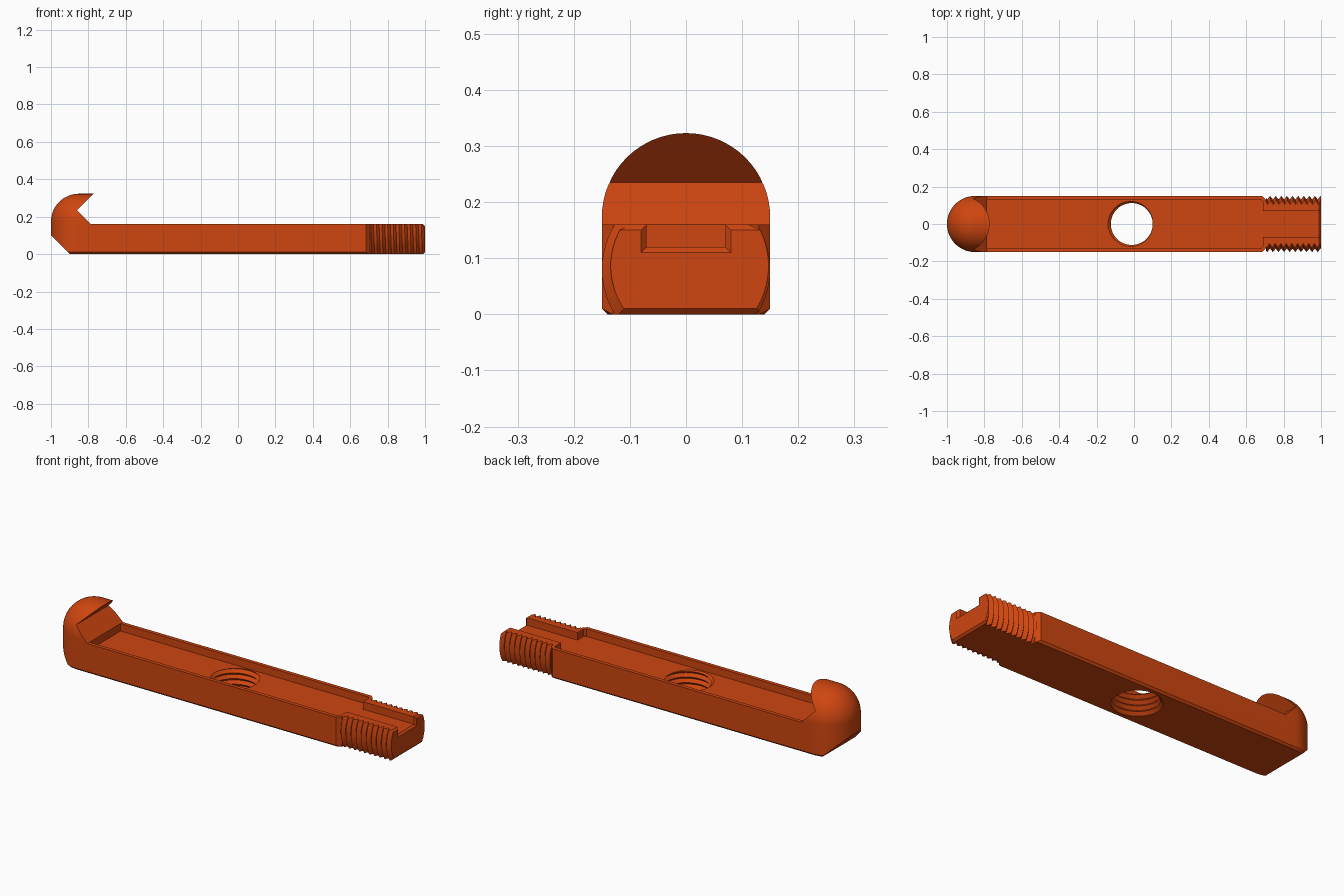
import bpy, bmesh, math
from mathutils import Vector, Matrix

if "Cube" in bpy.data.objects:
    bpy.data.objects.remove(bpy.data.objects["Cube"])

orange = bpy.data.materials.new("burnt orange")
color = (0.62, 0.06, 0.005, 1)
orange.use_nodes = True
orange.diffuse_color = color
orange.node_tree.nodes["Principled BSDF"].inputs["Base Color"].default_value = color

HALF, TOP, FLOOR = 0.15, 0.16, 0.12
HOOK_X, DOME_Z = -0.85, 0.173
SHOULDER = 0.705
PITCH = 0.03


def finish(bm, name):
    bmesh.ops.recalc_face_normals(bm, faces=bm.faces)
    mesh = bpy.data.meshes.new(name)
    bm.to_mesh(mesh)
    bm.free()
    mesh.materials.append(orange)
    obj = bpy.data.objects.new(name, mesh)
    bpy.context.collection.objects.link(obj)
    return obj


def slice_off(bm, point, normal):
    """Remove everything on the normal's side of a plane and cap the cut."""
    cut = bmesh.ops.bisect_plane(bm, geom=bm.verts[:] + bm.edges[:] + bm.faces[:],
                                 plane_co=point, plane_no=normal, clear_outer=True)
    edges = [e for e in cut["geom_cut"] if isinstance(e, bmesh.types.BMEdge)]
    bmesh.ops.holes_fill(bm, edges=[e for e in edges if e.is_boundary])


def prism(name, outline, low, high, matrix=Matrix()):
    bm = bmesh.new()
    face = bm.faces.new([bm.verts.new((a, b, low)) for a, b in outline])
    new = bmesh.ops.extrude_face_region(bm, geom=[face])["geom"]
    bmesh.ops.translate(bm, vec=(0, 0, high - low),
                        verts=[v for v in new if isinstance(v, bmesh.types.BMVert)])
    bmesh.ops.transform(bm, matrix=matrix, verts=bm.verts)
    return finish(bm, name)


def hull(name, points):
    bm = bmesh.new()
    for p in points:
        bm.verts.new(p)
    bmesh.ops.remove_doubles(bm, verts=bm.verts, dist=1e-5)
    out = bmesh.ops.convex_hull(bm, input=bm.verts)
    bmesh.ops.delete(bm, geom=list({g for g in out["geom_interior"]
                                    if isinstance(g, bmesh.types.BMVert)}), context="VERTS")
    return bm


def screw(length, root, crest, sides=64):
    """Helical V thread along z, overlong at both ends."""
    bm = bmesh.new()
    count = 2 * int(length / PITCH + 3)
    rows = []
    for k in range(-4, count):
        r = crest if k % 2 else root
        row = []
        for s in range(sides + 1):
            a = 2 * math.pi * s / sides
            row.append(bm.verts.new((r * math.cos(a), r * math.sin(a),
                                     k * PITCH / 2 + PITCH * s / sides)))
        rows.append(row)
    for low, high in zip(rows, rows[1:]):
        for s in range(sides):
            bm.faces.new((low[s], low[s + 1], high[s + 1], high[s]))
    bmesh.ops.remove_doubles(bm, verts=bm.verts, dist=1e-5)
    slice_off(bm, (0, 0, 0), (0, 0, -1))
    slice_off(bm, (0, 0, length), (0, 0, 1))
    return bm


def carve(obj, cutters):
    bpy.context.view_layer.objects.active = obj
    for cutter in cutters:
        mod = obj.modifiers.new("cut", "BOOLEAN")
        mod.operation, mod.solver, mod.object = "DIFFERENCE", "EXACT", cutter
        bpy.ops.object.modifier_apply(modifier=mod.name)


# Bar with a domed end: hull of the dome, its round foot and the tapered shoulder
points = []
for i in range(49):
    a = math.pi / 2 + math.pi * i / 48
    c, s = math.cos(a), math.sin(a)
    for j in range(17):
        e = math.pi / 2 * j / 16
        points.append((HOOK_X + HALF * c * math.cos(e), HALF * s * math.cos(e),
                       DOME_Z + HALF * math.sin(e)))
    points += [(HOOK_X + HALF * c, HALF * s, 0.01), (HOOK_X + 0.14 * c, 0.14 * s, 0)]
    # far half circle of the dome's straight extension
    points.append((0.685, HALF * math.cos(a - math.pi / 2), DOME_Z + HALF * math.sin(a - math.pi / 2)))
for side in (-1, 1):
    points += [(0.685, side * 0.14, 0), (0.685, side * HALF, 0.01),
               (SHOULDER, side * 0.13, 0), (SHOULDER, side * 0.13, TOP + 0.02)]
bm = hull("bar", points)
slice_off(bm, (-1, 0, 0.1), Vector((-1, 0, -1)).normalized())
bar = finish(bm, "hooked_bar")

# Threaded end with flattened top and bottom and a chamfered tip
bm = screw(1 - SHOULDER, 0.131, HALF)
bmesh.ops.transform(bm, verts=bm.verts, matrix=Matrix.Translation((SHOULDER, 0, TOP / 2))
                    @ Matrix.Rotation(math.pi / 2, 4, "Y"))
for side in (-1, 1):
    slice_off(bm, (0, 0, TOP / 2 + side * TOP / 2), (0, 0, side))
    slice_off(bm, (0.99, 0, TOP / 2 + side * TOP / 2), Vector((1, 0, side)).normalized())
threaded_end = finish(bm, "threaded_end")

# Cutter for the hook's notch and the space above the bar
upright = Matrix.Rotation(math.pi / 2, 4, "X")
notch = prism("notch_cutter", [(-0.785, TOP), (-0.86, 0.235), (-0.67, 0.425),
                               (0.9, 0.425), (0.9, TOP)], -0.3, 0.3, upright)
# Wide channel that narrows into the slot
half_channel = [(-0.785, 0.13), (0.68, 0.13), (0.69, 0.12), (0.69, 0.07), (1.1, 0.07)]
channel = prism("channel_cutter", half_channel + [(x, -y) for x, y in reversed(half_channel)],
                FLOOR, 0.2)
# Flared mouth of the slot
flare = finish(hull("flare", [(x, s * w, z) for s in (-1, 1)
                              for x, w, f in ((0.99, 0.07, FLOOR), (1.01, 0.09, FLOOR - 0.02))
                              for z in (f, 0.2)]), "flare_cutter")
# Threaded hole
bm = screw(0.22, 0.112, 0.128)
bmesh.ops.translate(bm, verts=bm.verts, vec=(-0.012, 0, -0.03))
hole = finish(bm, "hole_cutter")

carve(bar, [notch, channel, hole])
carve(threaded_end, [channel, flare])
for cutter in (notch, channel, flare, hole):
    bpy.data.objects.remove(cutter)

# Smooth the dome and thread flanks while keeping edges crisp
for obj in (bar, threaded_end):
    bpy.ops.object.select_all(action="DESELECT")
    obj.select_set(True)
    bpy.context.view_layer.objects.active = obj
    bpy.ops.object.shade_smooth_by_angle(angle=math.radians(25))
